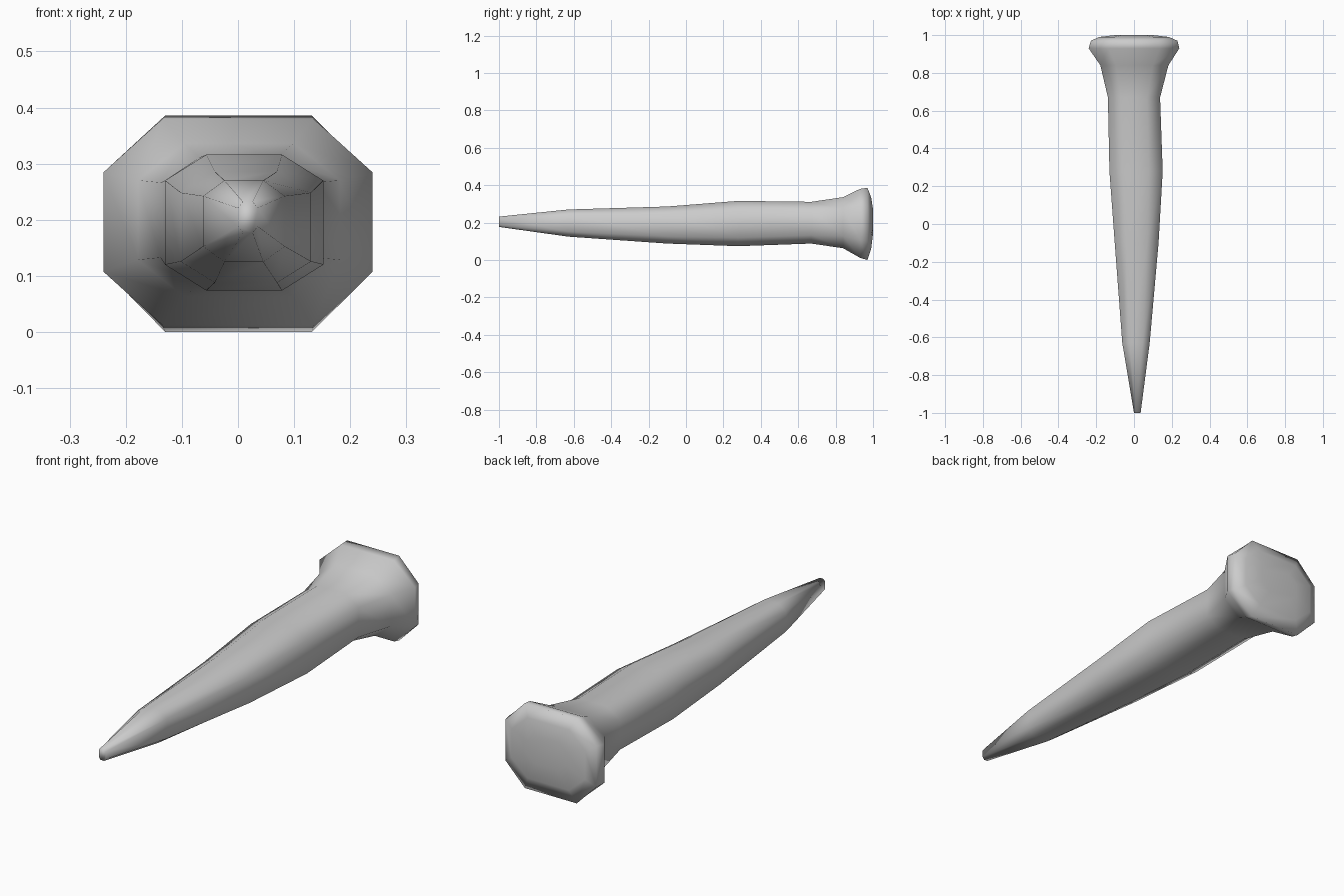
import bpy, bmesh

# Cross-sections along the spike: y, x min, x max, z min, z max, flat share in x, flat share in z
SECTIONS = [
    (-1.00, 0.00, 0.035, 0.177, 0.232, 0.50, 0.60),
    (-0.63, -0.062, 0.083, 0.125, 0.270, 0.48, 0.62),
    (-0.10, -0.102, 0.130, 0.088, 0.286, 0.48, 0.62),
    (0.28, -0.130, 0.152, 0.074, 0.316, 0.48, 0.62),
    (0.67, -0.138, 0.138, 0.088, 0.311, 0.50, 0.60),
    (0.84, -0.178, 0.182, 0.063, 0.336, 0.54, 0.52),
    (0.93, -0.240, 0.240, 0.012, 0.380, 0.56, 0.48),
    (0.97, -0.228, 0.230, 0.000, 0.386, 0.57, 0.48),
    (0.99, -0.185, 0.185, 0.060, 0.335, 0.56, 0.48),
    (1.00, -0.100, 0.100, 0.140, 0.270, 0.56, 0.48),
]


def octagon(bm, y, x0, x1, z0, z1, fx, fz):
    cx, cz, hx, hz = (x0 + x1) / 2, (z0 + z1) / 2, (x1 - x0) / 2, (z1 - z0) / 2
    corners = [(fx, 1), (1, fz), (1, -fz), (fx, -1), (-fx, -1), (-1, -fz), (-1, fz), (-fx, 1)]
    return [bm.verts.new((cx + u * hx, y, cz + v * hz)) for u, v in corners]


# Tapered shank and domed head as one loft
bm = bmesh.new()
rings = [octagon(bm, *s) for s in SECTIONS]
for a, b in zip(rings, rings[1:]):
    for i in range(8):
        j = (i + 1) % 8
        bm.faces.new((a[i], a[j], b[j], b[i]))
bm.faces.new(rings[0])
bm.faces.new(rings[-1])
bmesh.ops.recalc_face_normals(bm, faces=bm.faces)
for f in bm.faces:
    f.smooth = True

mesh = bpy.data.meshes.new("spike")
bm.to_mesh(mesh)
bm.free()
spike = bpy.data.objects.new("spike", mesh)
bpy.context.collection.objects.link(spike)
